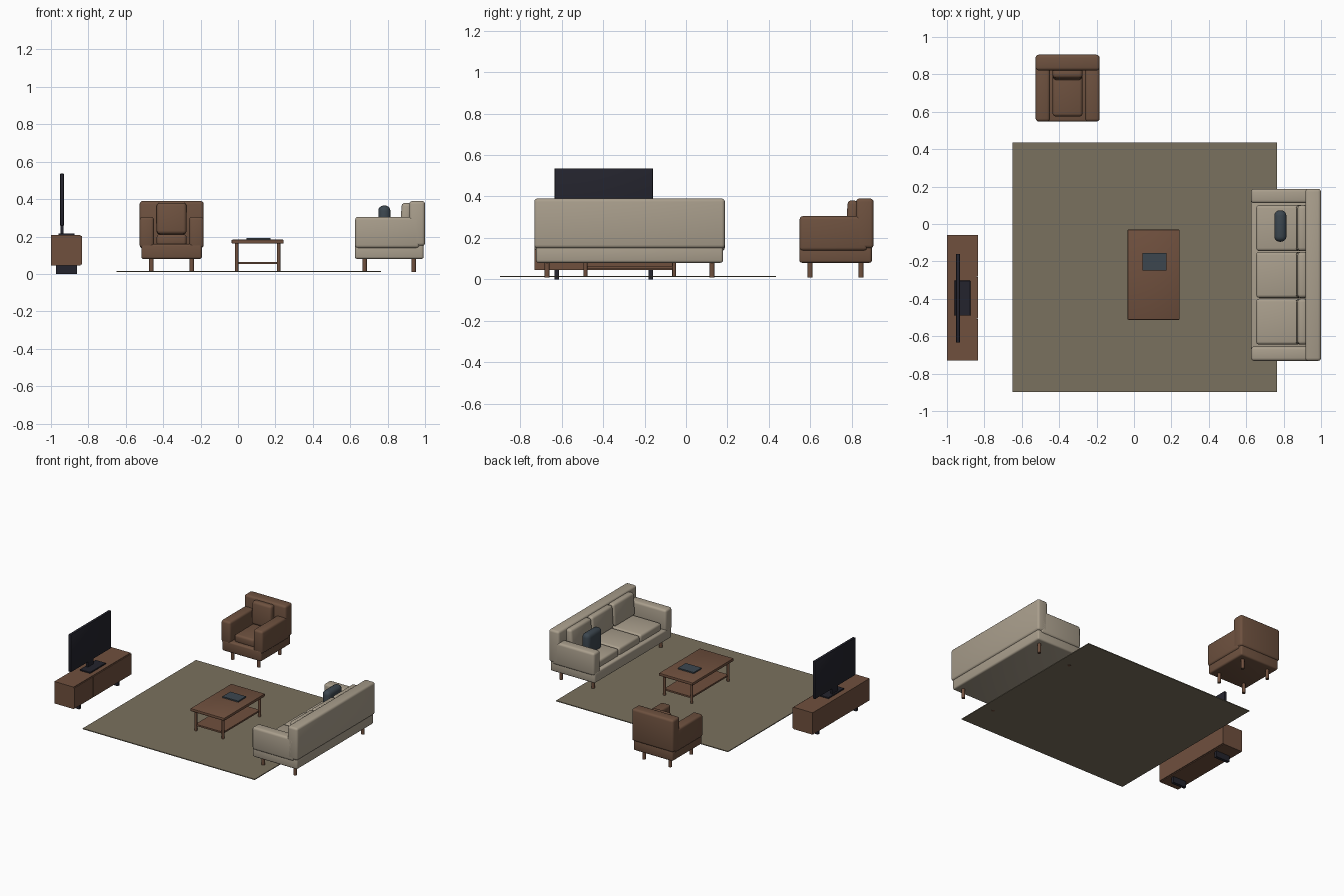
import bpy, bmesh, math
from mathutils import Matrix, Vector

if "Cube" in bpy.data.objects:
    bpy.data.objects.remove(bpy.data.objects["Cube"])


def material(name, rgb):
    m = bpy.data.materials.new(name)
    m.diffuse_color = (*rgb, 1)
    m.use_nodes = True
    m.node_tree.nodes["Principled BSDF"].inputs["Base Color"].default_value = m.diffuse_color
    return m


BEIGE = material("beige fabric", (0.40, 0.345, 0.265))
LEATHER = material("brown leather", (0.156, 0.083, 0.050))
WOOD = material("brown wood", (0.160, 0.080, 0.048))
RUG = material("rug olive", (0.195, 0.165, 0.112))
SLATE = material("slate blue", (0.045, 0.062, 0.078))
BLACK = material("near black", (0.017, 0.017, 0.026))


def finish(name, bm, mat, bevel=0, segs=3):
    me = bpy.data.meshes.new(name)
    bmesh.ops.recalc_face_normals(bm, faces=bm.faces)
    bm.to_mesh(me)
    bm.free()
    me.materials.append(mat)
    ob = bpy.data.objects.new(name, me)
    bpy.context.collection.objects.link(ob)
    if bevel:
        mod = ob.modifiers.new("bevel", 'BEVEL')
        mod.width, mod.segments = bevel, segs
        for p in me.polygons:
            p.use_smooth = True
        bpy.ops.object.select_all(action='DESELECT')
        bpy.context.view_layer.objects.active = ob
        ob.select_set(True)
        bpy.ops.object.modifier_apply(modifier="bevel")
        bpy.ops.object.shade_smooth_by_angle(angle=math.radians(40))
    return ob


def box(name, x, y, z, mat, bevel=0, segs=3, frame=Matrix(), lean=0):
    """Box from (min, max) ranges; lean tilts its top backwards along local +x."""
    size = Vector((x[1] - x[0], y[1] - y[0], z[1] - z[0]))
    mid = Vector((sum(x), sum(y), sum(z))) / 2
    bm = bmesh.new()
    bmesh.ops.create_cube(bm, size=1, matrix=frame @ Matrix.Translation(mid)
                          @ Matrix.Rotation(lean, 4, 'Y') @ Matrix.Diagonal((*size, 1)))
    return finish(name, bm, mat, bevel, segs)


def leg(name, x, y, z, r, mat, frame=Matrix()):
    bm = bmesh.new()
    bmesh.ops.create_cone(bm, cap_ends=True, segments=16, radius1=r, radius2=r, depth=z[1] - z[0],
                          matrix=frame @ Matrix.Translation((x, y, sum(z) / 2)))
    ob = finish(name, bm, mat)
    for p in ob.data.polygons:
        p.use_smooth = len(p.vertices) == 4
    return ob


def couch(name, frame, depth, width, cushions, cushion_w, pitch, leg_in, mat):
    """Local x runs from front to back, local y across the seat."""
    h = width / 2
    kw = dict(mat=mat, frame=frame)
    box(name + "_base", (0, depth - 0.008), (-h + 0.009, h - 0.009), (0.08, 0.16), bevel=0.012, **kw)
    box(name + "_backrest", (depth - 0.084, depth), (-h, h), (0.15, 0.39), bevel=0.016, **kw)
    for s, side in ((-1, "left"), (1, "right")):
        a, b = sorted((s * h, s * (h - 0.077)))
        box(f"{name}_{side}_arm", (0.001, depth - 0.03), (a, b), (0.138, 0.305), bevel=0.016, **kw)
        for x, end in ((0.052, "front"), (depth - 0.06, "back")):
            leg(f"{name}_{side}_{end}_leg", x, s * (h - leg_in), (0.01, 0.09), 0.012, WOOD, frame)
    for i in range(cushions):
        c = (i - (cushions - 1) / 2) * pitch
        y = (c - cushion_w / 2, c + cushion_w / 2)
        box(f"{name}_seat_cushion_{i + 1}", (0.028, depth - 0.07), y, (0.15, 0.212), bevel=0.016, **kw)
        box(f"{name}_back_cushion_{i + 1}", (depth - 0.13, depth - 0.076), y, (0.212, 0.38),
            bevel=0.018, lean=math.radians(4), **kw)


# Sofa faces -x, armchair faces -y
couch("sofa", Matrix.Translation((0.625, -0.272, 0)), 0.375, 0.92, 3, 0.245, 0.25, 0.062, BEIGE)
couch("armchair", Matrix.Translation((-0.355, 0.547, 0)) @ Matrix.Rotation(math.pi / 2, 4, 'Z'),
      0.358, 0.342, 1, 0.16, 0, 0.063, LEATHER)
box("throw_pillow", (0.75, 0.815), (-0.095, 0.073), (0.208, 0.366), SLATE, bevel=0.029, segs=4)

# Rug
box("rug", (-0.65, 0.765), (-0.897, 0.435), (0.0105, 0.0165), RUG)

# Coffee table
box("table_top", (-0.034, 0.244), (-0.512, -0.03), (0.162, 0.183), WOOD, bevel=0.004, segs=2)
box("table_shelf", (-0.008, 0.219), (-0.488, -0.054), (0.052, 0.064), WOOD)
for x in (-0.007, 0.217):
    for y in (-0.485, -0.057):
        leg("table_leg", x, y, (0.0125, 0.165), 0.0095, WOOD)
box("table_book", (0.045, 0.175), (-0.248, -0.155), (0.182, 0.192), SLATE)

# Media cabinet with three doors on the +x side
box("cabinet_body", (-1.0, -0.842), (-0.73, -0.06), (0.045, 0.208), WOOD)
for i in range(3):
    y0 = -0.73 + i * 0.2245
    box(f"cabinet_door_{i + 1}", (-0.843, -0.835), (y0, y0 + 0.221), (0.05, 0.203), WOOD)
for i, y in enumerate((-0.623, -0.171)):
    box(f"cabinet_foot_{i + 1}", (-0.973, -0.862), (y - 0.011, y + 0.011), (0, 0.046), BLACK)

# Television
box("tv_base", (-0.96, -0.874), (-0.49, -0.303), (0.207, 0.217), BLACK, bevel=0.002, segs=1)
box("tv_stem", (-0.948, -0.934), (-0.43, -0.364), (0.215, 0.28), BLACK)
box("tv_screen", (-0.951, -0.931), (-0.634, -0.16), (0.257, 0.536), BLACK, bevel=0.003, segs=2)
